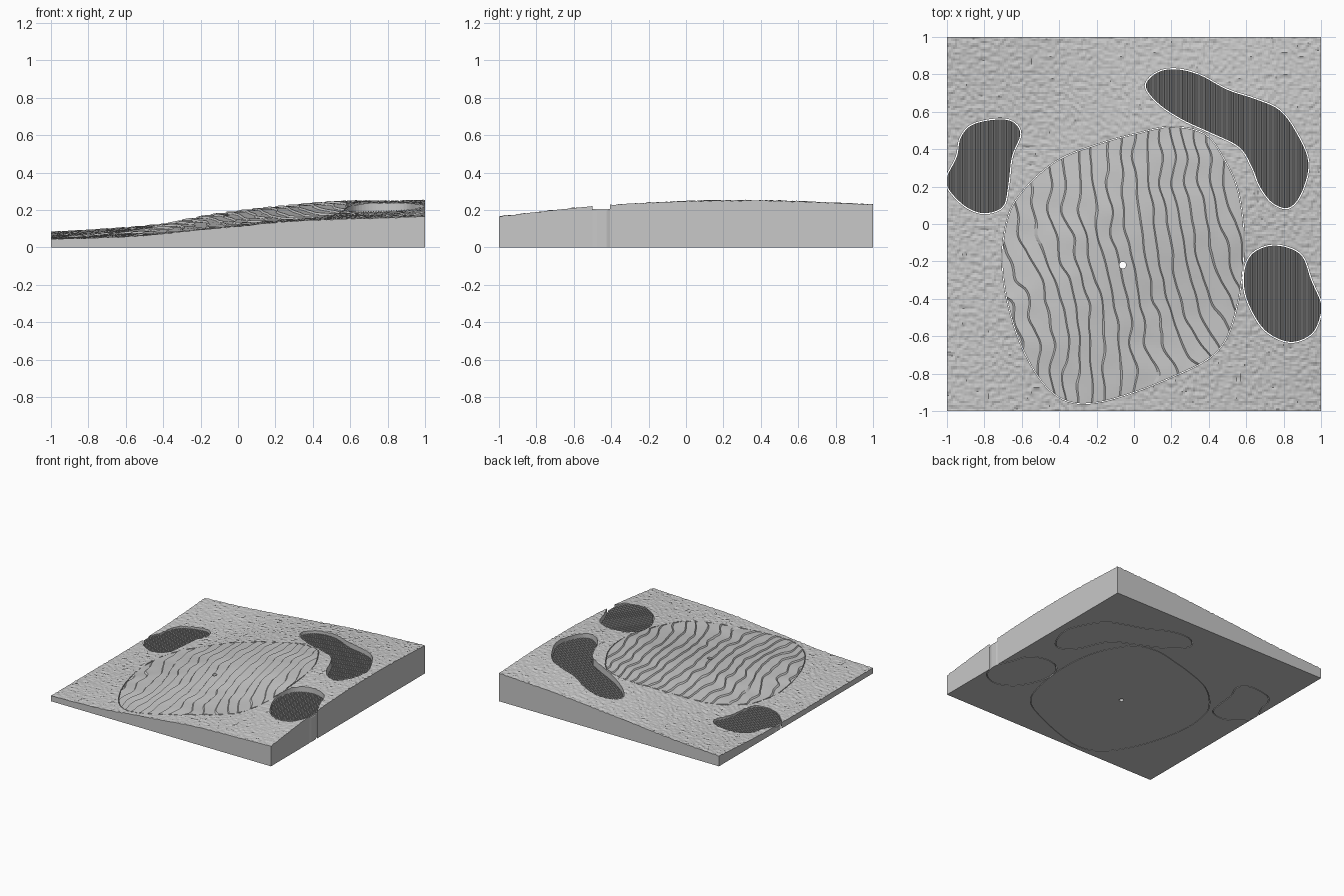
import bpy, bmesh, math
from mathutils import Vector, noise

if "Cube" in bpy.data.objects:
    bpy.data.objects.remove(bpy.data.objects["Cube"])

grey = bpy.data.materials.new("plain grey")
grey.diffuse_color = (0.58, 0.58, 0.58, 1)
grey.use_nodes = True
grey.node_tree.nodes["Principled BSDF"].inputs["Base Color"].default_value = grey.diffuse_color

# Land heights on a coarse lattice, rows from front to back
LAND = [(.045, .052, .064, .090, .113, .138, .150, .157, .166),
        (.045, .062, .088, .120, .147, .165, .180, .198, .220),
        (.046, .064, .100, .155, .193, .217, .237, .245, .247),
        (.056, .071, .097, .145, .187, .217, .241, .248, .249),
        (.085, .098, .116, .140, .163, .185, .205, .218, .230)]

# Terrace numbers across the green on a similar lattice
TERRACE = [(-4, 2.2, 8.8, 11, 13),
           (-2, 2.4, 9.3, 15.5, 20),
           (-.5, 4.3, 10.6, 17.5, 23),
           (1, 4.5, 11, 18.5, 24),
           (1, 4.5, 11, 18, 24)]

# Plan outlines of the inset pieces
GREEN = [(.2, .52), (.38, .48), (.48, .35), (.55, .2), (.585, 0), (.585, -.2), (.56, -.4), (.5, -.6),
         (.4, -.72), (.2, -.82), (0, -.9), (-.2, -.955), (-.35, -.95), (-.47, -.87), (-.57, -.72),
         (-.64, -.55), (-.69, -.35), (-.705, -.15), (-.67, .05), (-.6, .17), (-.48, .29),
         (-.35, .37), (-.15, .44), (0, .48)]
BACK = [(.06, .74), (.12, .81), (.22, .83), (.35, .8), (.5, .72), (.65, .67), (.78, .61), (.87, .49),
        (.935, .33), (.9, .17), (.83, .085), (.74, .11), (.67, .2), (.63, .3), (.56, .41),
        (.4, .49), (.25, .56), (.12, .65)]
LEFT = [(-1.003, .25), (-.95, .36), (-.93, .46), (-.87, .53), (-.75, .56), (-.65, .55), (-.605, .48),
        (-.65, .36), (-.67, .2), (-.7, .09), (-.8, .055), (-.9, .09), (-.99, .18)]
RIGHT = [(.585, -.27), (.62, -.17), (.7, -.12), (.8, -.118), (.9, -.17), (.95, -.3), (1.002, -.42),
         (1.002, -.48), (.96, -.58), (.87, -.63), (.78, -.62), (.68, -.55), (.6, -.4)]


def spline(a, b, c, d, t):
    return b + .5 * t * (c - a + t * (2 * a - 5 * b + 4 * c - d + t * (3 * (b - c) + d - a)))


def sample(row, s):
    """Smooth value of an evenly spaced row at s from -1 to 1."""
    n = len(row) - 1
    u = (s + 1) * n / 2
    i = max(0, min(n - 1, int(u)))
    a = row[i - 1] if i else 2 * row[0] - row[1]
    d = row[i + 2] if i < n - 1 else 2 * row[n] - row[n - 1]
    return spline(a, row[i], row[i + 1], d, u - i)


def surface(table, x, y):
    return sample([sample(r, x) for r in table], y)


def land(x, y):
    return surface(LAND, x, y)


def rough_land(x, y):
    return land(x, y) + .007 * noise.noise(Vector((x * 43, y * 43, 3)))


def terrace(x, y):
    return surface(TERRACE, x, y) + .45 * noise.noise(Vector((x * 7, y * 7, 1)))


def outline(pts, offset):
    """Smooth closed curve through the points, clockwise, pushed outward."""
    n = len(pts)
    v = [Vector(p) for p in pts]
    c = [spline(v[i - 1], v[i], v[(i + 1) % n], v[(i + 2) % n], k / 5) for i in range(n) for k in range(5)]
    out = []
    for i, p in enumerate(c):
        t = (c[(i + 1) % len(c)] - c[i - 1]).normalized()
        out.append(p + Vector((-t.y, t.x)) * offset)
    return out


def finish(bm, name):
    bmesh.ops.recalc_face_normals(bm, faces=bm.faces[:])
    me = bpy.data.meshes.new(name)
    bm.to_mesh(me)
    bm.free()
    me.materials.append(grey)
    ob = bpy.data.objects.new(name, me)
    bpy.context.collection.objects.link(ob)
    return ob


def prism(pts, name):
    bm = bmesh.new()
    f = bm.faces.new([bm.verts.new((p[0], p[1], -.1)) for p in pts])
    r = bmesh.ops.extrude_face_region(bm, geom=[f])
    for v in r["geom"]:
        if isinstance(v, bmesh.types.BMVert):
            v.co.z = .5
    ob = finish(bm, name)
    ob.hide_render = True
    return ob


def slab(name, xs, ys, height, terraced=False):
    """Solid block with a height-field top, optionally cut into terraces."""
    bm = bmesh.new()
    g = [[bm.verts.new((x, y, height(x, y))) for x in xs] for y in ys]
    for j in range(len(ys) - 1):
        for i in range(len(xs) - 1):
            bm.faces.new((g[j][i], g[j][i + 1], g[j + 1][i + 1], g[j + 1][i]))
    if terraced:
        # z holds the terrace number while the riser edges are cut
        ramp = .05
        for k in range(-4, 25):
            for s in (-ramp, ramp):
                bmesh.ops.bisect_plane(bm, geom=bm.verts[:] + bm.edges[:] + bm.faces[:], dist=1e-6,
                                       plane_co=(0, 0, k + s), plane_no=(0, 0, 1))
        for v in bm.verts:
            off = v.co.z - round(v.co.z)
            if abs(off) <= ramp + 1e-4:
                saw = off / ramp * (.5 - ramp)
            else:
                saw = math.copysign(.5, off) - off
            v.co.z = land(v.co.x, v.co.y) + .010 * saw
    rim = [e for e in bm.edges if e.is_boundary]
    r = bmesh.ops.extrude_edge_only(bm, edges=rim)
    for v in r["geom"]:
        if isinstance(v, bmesh.types.BMVert):
            v.co.z = 0
    bmesh.ops.holes_fill(bm, edges=[e for e in bm.edges if e.is_boundary], sides=0)
    return finish(bm, name)


def boolean(ob, cutter, op):
    m = ob.modifiers.new(op.lower(), 'BOOLEAN')
    m.operation, m.object, m.solver = op, cutter, 'MANIFOLD'


def span(a, b, n):
    return [a + (b - a) * i / n for i in range(n + 1)]


def bake(ob):
    bpy.context.view_layer.update()
    me = bpy.data.meshes.new_from_object(ob.evaluated_get(bpy.context.evaluated_depsgraph_get()))
    ob.modifiers.clear()
    ob.data = me


# Rough ground block
ground = slab("rough_ground", span(-1, 1, 190), span(-1, 1, 190), rough_land)
helpers, parts = [], [ground]

# Terraced green with a round cup hole
green = slab("terraced_green", span(-.75, .65, 90), span(-1, .6, 100), terrace, terraced=True)
cup = prism([(-.06 + .018 * math.cos(a), -.22 + .018 * math.sin(a))
             for a in span(0, math.tau, 24)[:-1]], "cup_cutter")
inner, outer = prism(outline(GREEN, -.002), "green_trim"), prism(outline(GREEN, .002), "green_cutter")
boolean(green, inner, 'INTERSECT')
boolean(green, cup, 'DIFFERENCE')
boolean(ground, outer, 'DIFFERENCE')
helpers += [cup, inner, outer]
parts.append(green)

# Sunken sand beds with fine ribs; floor heights at the left and right ends
PITCH, RIB, SLOPE = .0135, .010, .0022
for name, pts, z0, z1 in (("back_sand_bed", BACK, .152, .216), ("left_sand_bed", LEFT, .036, .060),
                          ("right_sand_bed", RIGHT, .180, .197)):
    x0, x1 = max(-1, min(p[0] for p in pts) - .02), min(1, max(p[0] for p in pts) + .02)
    n = int((x1 - x0) / PITCH)
    half = (x1 - x0) / (2 * n)
    xs = [x0] + [x0 + half * i + s for i in range(1, 2 * n) for s in (-SLOPE, SLOPE)] + [x1]

    def floor(x, y):
        u = (x - x0) / (x1 - x0)
        return z0 + (z1 - z0) * u + RIB * (int(u * 2 * n) % 2)

    y0, y1 = min(p[1] for p in pts) - .02, max(p[1] for p in pts) + .02
    bed = slab(name, xs, [y0, y1], floor)
    inner, outer = prism(outline(pts, -.003), name + "_trim"), prism(outline(pts, .003), name + "_cutter")
    boolean(bed, inner, 'INTERSECT')
    boolean(ground, outer, 'DIFFERENCE')
    helpers += [inner, outer]
    parts.append(bed)

for ob in parts:
    bake(ob)
for ob in helpers:
    bpy.data.objects.remove(ob)
